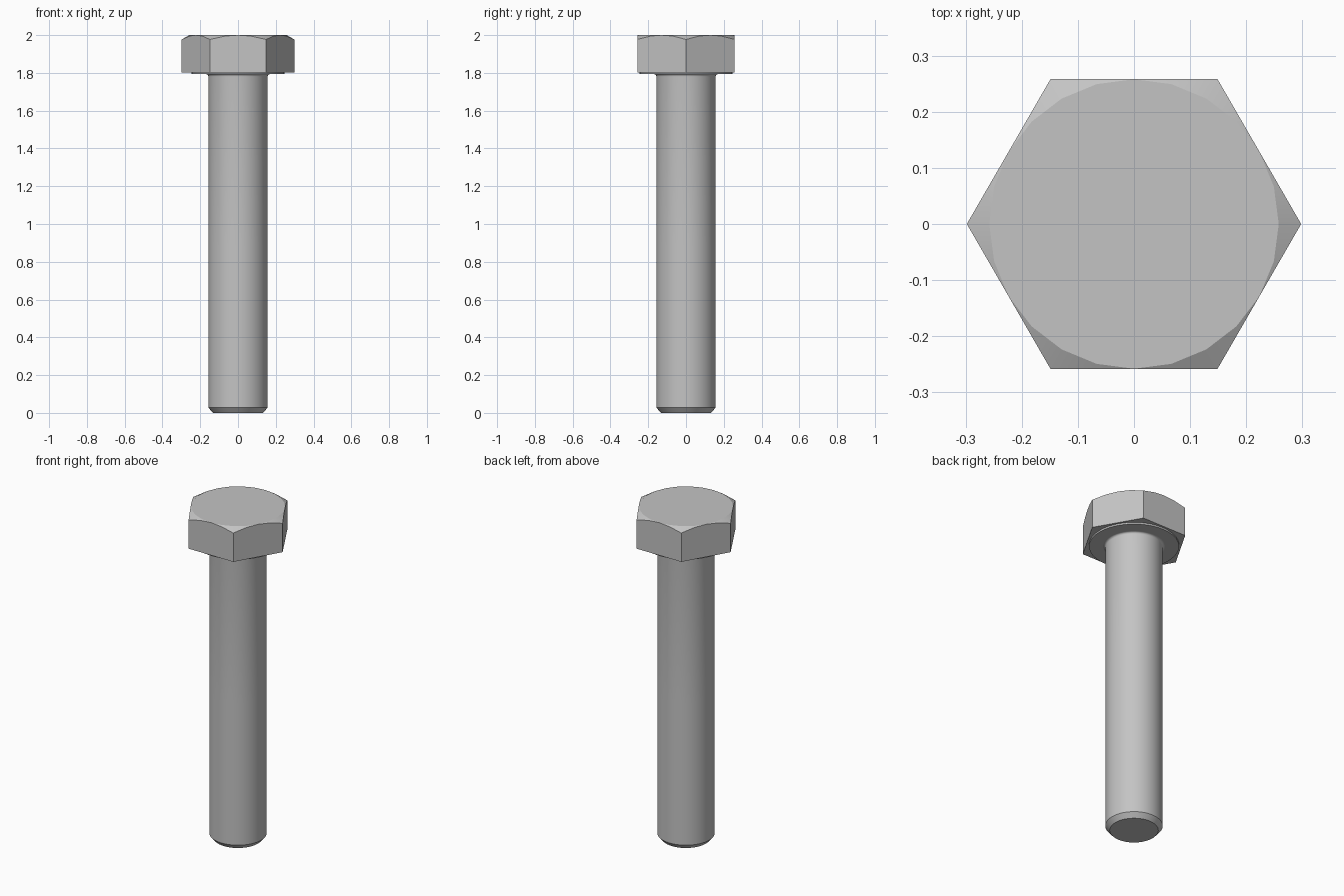
import bpy
import bmesh
from math import pi, cos, sin, tan, radians

cube = bpy.data.objects.get("Cube")
if cube:
    bpy.data.objects.remove(cube, do_unlink=True)

steel = bpy.data.materials.new("steel grey")
steel.use_nodes = True
colour = (0.55, 0.55, 0.55, 1)
steel.diffuse_color = colour
steel.node_tree.nodes["Principled BSDF"].inputs["Base Color"].default_value = colour


def ring(bm, n, point):
    """A loop of n vertices; point(angle) gives radius and height."""
    verts = []
    for i in range(n):
        a = 2 * pi * i / n
        r, z = point(a)
        verts.append(bm.verts.new((r * cos(a), r * sin(a), z)))
    return verts


def skin(name, n, points):
    """Join successive loops, from bottom to top, into a closed solid."""
    bm = bmesh.new()
    loops = [ring(bm, n, p) for p in points]
    for lo, hi in zip(loops, loops[1:]):
        for i in range(n):
            j = (i + 1) % n
            bm.faces.new((lo[i], lo[j], hi[j], hi[i]))
    bm.faces.new(loops[0][::-1])
    bm.faces.new(loops[-1])
    bmesh.ops.remove_doubles(bm, verts=bm.verts, dist=1e-5)
    bmesh.ops.recalc_face_normals(bm, faces=bm.faces)
    mesh = bpy.data.meshes.new(name)
    bm.to_mesh(mesh)
    bm.free()
    mesh.materials.append(steel)
    obj = bpy.data.objects.new(name, mesh)
    bpy.context.collection.objects.link(obj)
    bpy.ops.object.select_all(action='DESELECT')
    obj.select_set(True)
    bpy.context.view_layer.objects.active = obj
    bpy.ops.object.shade_smooth_by_angle(angle=radians(25))
    return obj


def lathe(name, profile, n=48):
    return skin(name, n, [lambda a, p=p: p for p in profile])


# Hexagonal head, its top corners cut back by a shallow cone
APOTHEM, HEAD_BASE, TOP = 0.258, 1.803, 2.0


def hex_radius(a):
    return APOTHEM / cos(a % (pi / 3) - pi / 6)


def chamfer(a):
    r = hex_radius(a)
    return r, TOP - (r - APOTHEM) * tan(pi / 6)


skin("hex_head", 24, [lambda a: (hex_radius(a), HEAD_BASE), chamfer,
                      lambda a: (APOTHEM, TOP)])

# Raised bearing ring under the head
BEARING = 1.793
lathe("bearing_face", [(0.246, BEARING), (0.246, HEAD_BASE + 0.002)])

# Plain upper shank, flaring into the head with a small fillet
SHANK, SPLIT, FILLET = 0.157, 0.88, 0.012
flare = [(SHANK + FILLET * (1 - cos(t)), BEARING - FILLET * (1 - sin(t)))
         for t in (k * pi / 12 for k in range(7))]
lathe("shank", [(SHANK, SPLIT)] + flare)

# Lower shank with a chamfered tip
lathe("threaded_end", [(0.133, 0), (SHANK, 0.028), (SHANK, SPLIT)])
